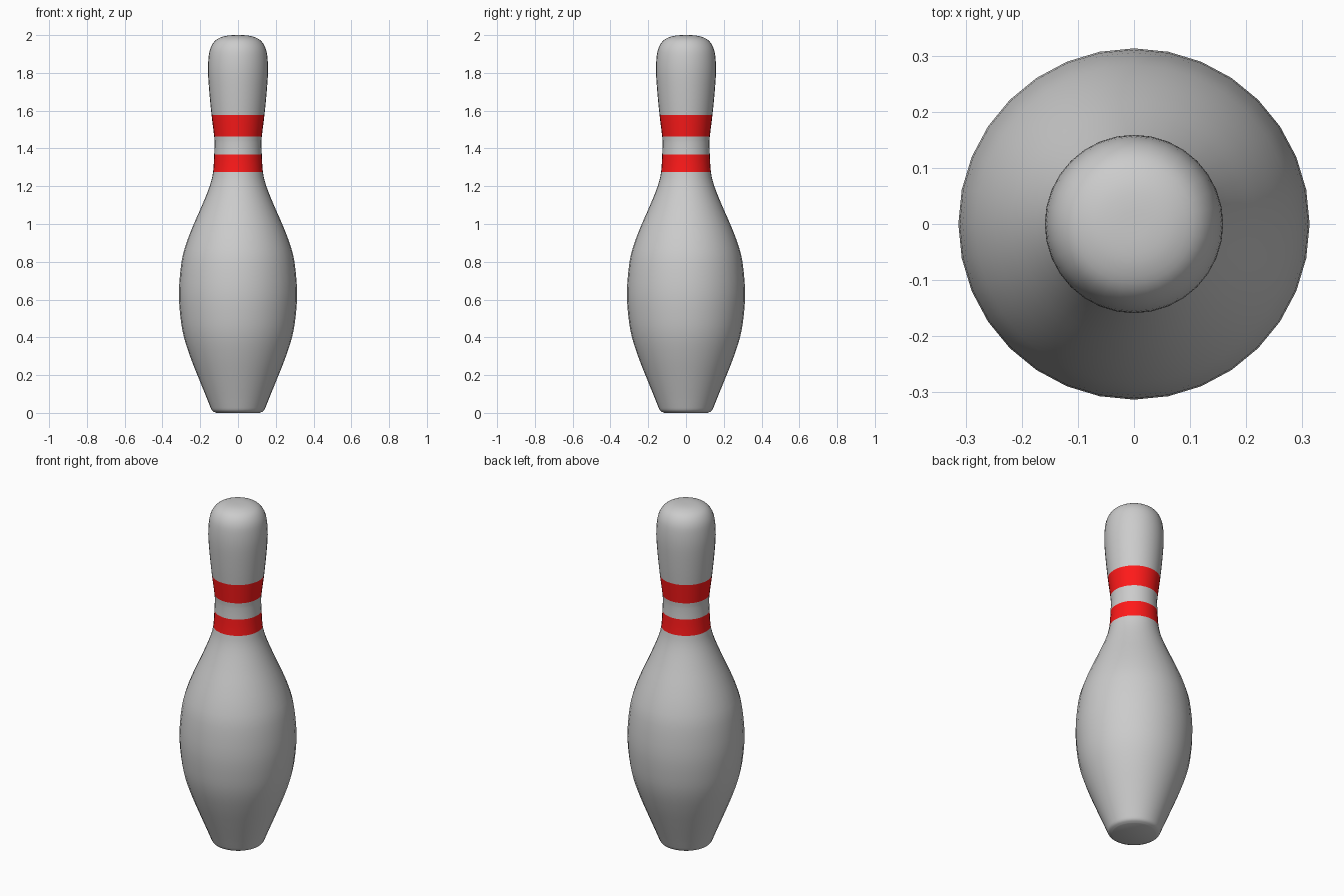
import bpy, bmesh, math

if "Cube" in bpy.data.objects:
    bpy.data.objects.remove(bpy.data.objects["Cube"])

SEG = 32

# Profile control points (radius, height) from the base edge to the crown
PROFILE = [(0.122, 0.003), (0.138, 0.013), (0.15, 0.04), (0.166, 0.08), (0.215, 0.2),
           (0.254, 0.3), (0.286, 0.4), (0.304, 0.5), (0.313, 0.64), (0.299, 0.8),
           (0.273, 0.9), (0.234, 1.0), (0.19, 1.1), (0.15, 1.2), (0.132, 1.274),
           (0.126, 1.367), (0.124, 1.42), (0.126, 1.463), (0.14, 1.577),
           (0.152, 1.7), (0.159, 1.81), (0.155, 1.89), (0.143, 1.938),
           (0.118, 1.973), (0.08, 1.992), (0.04, 1.999), (0.0, 2.0)]


def section(first, last, steps=3):
    """Smooth Catmull-Rom samples of the profile between two control points."""
    pts = []
    get = lambda i: PROFILE[max(0, min(i, len(PROFILE) - 1))]
    for i in range(first, last):
        a, b, c, d = (get(i + k) for k in (-1, 0, 1, 2))
        for s in range(steps):
            t = s / steps
            pts.append(tuple(0.5 * (2 * q + (r - p) * t + (2 * p - 5 * q + 4 * r - w) * t ** 2
                                    + (3 * q - p - 3 * r + w) * t ** 3)
                             for p, q, r, w in zip(a, b, c, d)))
    return pts + [PROFILE[last]]


def lathe(name, pts, mat=None):
    bm = bmesh.new()
    verts = [bm.verts.new((r, 0, z)) for r, z in pts]
    edges = [bm.edges.new(pair) for pair in zip(verts, verts[1:])]
    bmesh.ops.spin(bm, geom=verts + edges, cent=(0, 0, 0), axis=(0, 0, 1),
                   angle=math.tau, steps=SEG, use_merge=True)
    bmesh.ops.remove_doubles(bm, verts=bm.verts, dist=1e-5)
    bm.normal_update()
    # Make every face point away from the axis (or down/up on the caps)
    for f in bm.faces:
        c = f.calc_center_median()
        out = c.copy()
        out.z = -0.01 if c.z < 0.003 else (0.5 if c.z > 1.9 else 0)
        if f.normal.dot(out) < 0:
            f.normal_flip()
    me = bpy.data.meshes.new(name)
    bm.to_mesh(me)
    bm.free()
    ob = bpy.data.objects.new(name, me)
    bpy.context.collection.objects.link(ob)
    if mat:
        me.materials.append(mat)
    bpy.ops.object.select_all(action='DESELECT')
    ob.select_set(True)
    bpy.context.view_layer.objects.active = ob
    bpy.ops.object.shade_smooth_by_angle(angle=math.radians(40))


red = bpy.data.materials.new("red")
red.diffuse_color = (1.0, 0.01, 0.01, 1)
red.use_nodes = True
red.node_tree.nodes["Principled BSDF"].inputs["Base Color"].default_value = red.diffuse_color

# Belly with flat base, then stripes and neck up to the rounded head
lathe("belly", [(0, 0), (0.116, 0)] + section(0, 14))
lathe("lower_stripe", section(14, 15), red)
lathe("neck", section(15, 17))
lathe("upper_stripe", section(17, 18), red)
lathe("head", section(18, 26))
